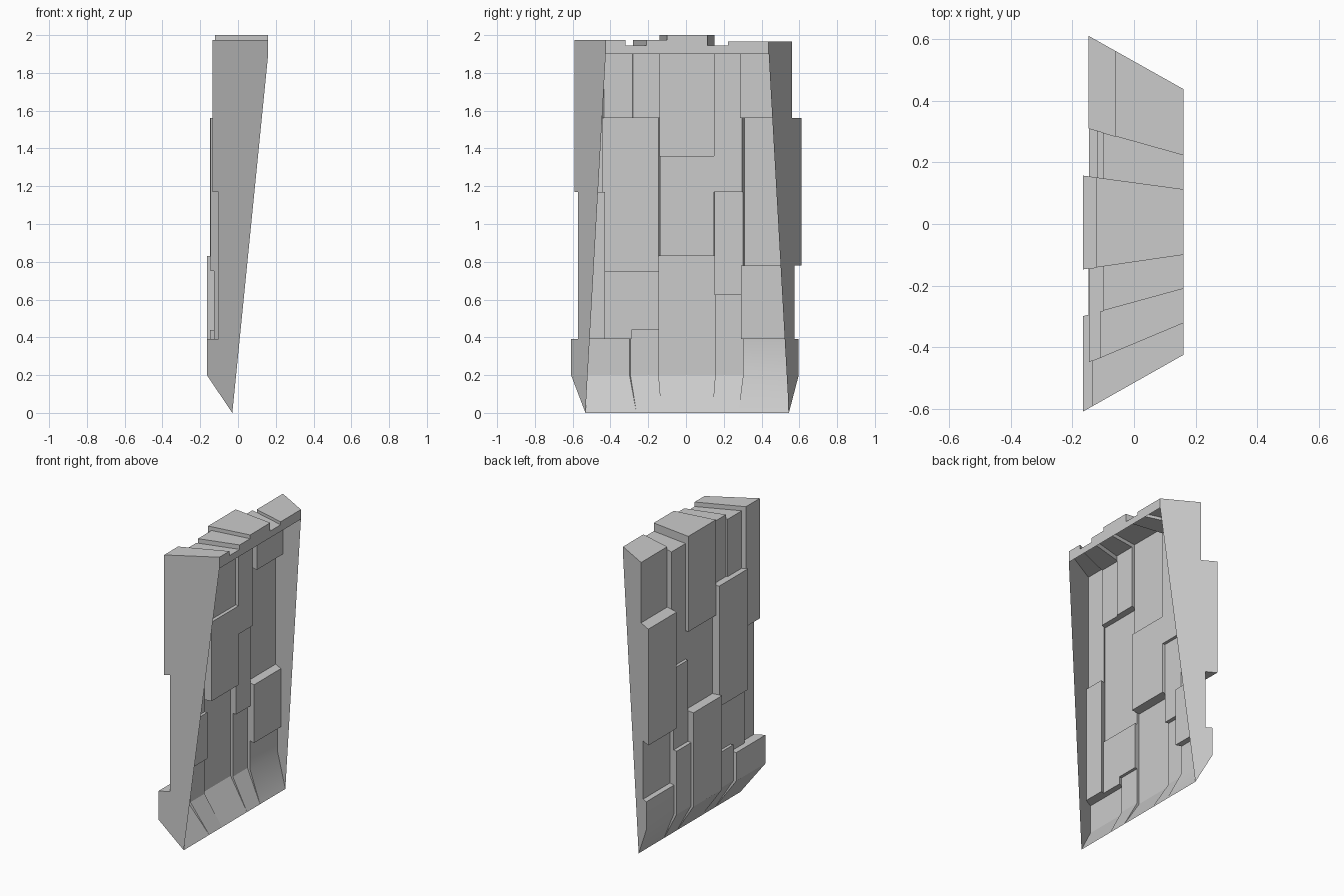
import bpy, bmesh
from mathutils import Vector

if "Cube" in bpy.data.objects:
    bpy.data.objects.remove(bpy.data.objects["Cube"])

FRONT, RIM, TIP, BEND = 0.16, 1.90, -0.03, 0.20

# Radial column boundaries: y at x = -0.15 and y at the front rim
BACK_Y = [-0.60, -0.45, -0.295, -0.145, 0.155, 0.31, 0.612]
RIM_Y = [-0.425, -0.32, -0.21, -0.10, 0.113, 0.223, 0.438]

# Each column: top height, then (lower z, back x) steps from top to bottom
COLUMNS = [
    (1.975, [(1.17, -0.134), (0.39, -0.102), (BEND, -0.165)]),
    (1.945, [(1.56, -0.11), (0.75, -0.146), (0.39, -0.127), (BEND, -0.165)]),
    (1.975, [(1.56, -0.10), (0.75, -0.146), (0.44, -0.127), (BEND, -0.147)]),
    (2.000, [(1.36, -0.123), (0.83, -0.10), (BEND, -0.165)]),
    (1.945, [(1.17, -0.10), (0.625, -0.12), (BEND, -0.146)]),
    (1.965, [(1.56, -0.06), (0.78, -0.148), (0.39, -0.085), (BEND, -0.123)]),
]


def point(i, x, z):
    """Point on radial boundary i at depth x and height z."""
    t = (x + 0.15) / (FRONT + 0.15)
    return Vector((x, BACK_Y[i] + (RIM_Y[i] - BACK_Y[i]) * t, z))


def profile(col):
    """Back outline of a column from top to tip."""
    z, pts = col[0], []
    for low, x in col[1]:
        pts += [(x, z), (x, low)]
        z = low
    return pts + [(TIP, 0.0)]


def depth(col, z):
    """Back x of a column just around height z; the rim if above its top."""
    if z > col[0]:
        return FRONT
    for low, x in col[1]:
        if z > low:
            return x
    return None


bm = bmesh.new()


def face(pts, out):
    f = bm.faces.new([bm.verts.new(p) for p in pts])
    f.normal_update()
    if f.normal.dot(Vector(out)) < 0:
        f.normal_flip()


for i, col in enumerate(COLUMNS):
    # Rim strip and top cap
    outline = [(FRONT, RIM), (FRONT, col[0])] + profile(col)
    for k, ((xa, za), (xb, zb)) in enumerate(zip(outline, outline[1:])):
        if k == 0:
            out = (1, 0, 0)
        elif za == zb:
            out = (0, 0, 1 if xb < xa else -1)
            if k > 1 and xb < xa:
                out = (0, 0, 1)
        else:
            out = (-1, 0, -0.3)
        face([point(i, xa, za), point(i + 1, xa, za),
              point(i + 1, xb, zb), point(i, xb, zb)], out)

# Step walls between neighbouring columns
for i in range(1, len(COLUMNS)):
    a, b = COLUMNS[i - 1], COLUMNS[i]
    levels = sorted({a[0], b[0]} | {s[0] for s in a[1] + b[1]})
    for lo, hi in zip(levels, levels[1:]):
        xa, xb = depth(a, (lo + hi) / 2), depth(b, (lo + hi) / 2)
        if abs(xa - xb) > 1e-5:
            out = (0, 1 if xa < xb else -1, 0)
            face([point(i, xa, lo), point(i, xb, lo),
                  point(i, xb, hi), point(i, xa, hi)], out)
    # Tapering wall at the bottom bevel
    xa, xb = a[1][-1][1], b[1][-1][1]
    face([point(i, xa, BEND), point(i, xb, BEND), point(i, TIP, 0)],
         (0, 1 if xa < xb else -1, 0))

# Outer side walls
for i, col, s in ((0, COLUMNS[0], -1), (6, COLUMNS[-1], 1)):
    face([point(i, x, z) for x, z in
          [(FRONT, RIM), (FRONT, col[0])] + profile(col)], (0, s, 0))

bmesh.ops.remove_doubles(bm, verts=bm.verts, dist=1e-4)
mesh = bpy.data.meshes.new("stepped_wall_panel")
bm.to_mesh(mesh)
bm.free()

panel = bpy.data.objects.new("stepped_wall_panel", mesh)
bpy.context.collection.objects.link(panel)
grey = bpy.data.materials.new("plain_grey")
grey.diffuse_color = (0.6, 0.6, 0.6, 1)
grey.use_nodes = True
grey.node_tree.nodes["Principled BSDF"].inputs["Base Color"].default_value = grey.diffuse_color
mesh.materials.append(grey)

bpy.context.view_layer.objects.active = panel
panel.select_set(True)
bpy.ops.object.shade_smooth_by_angle()
